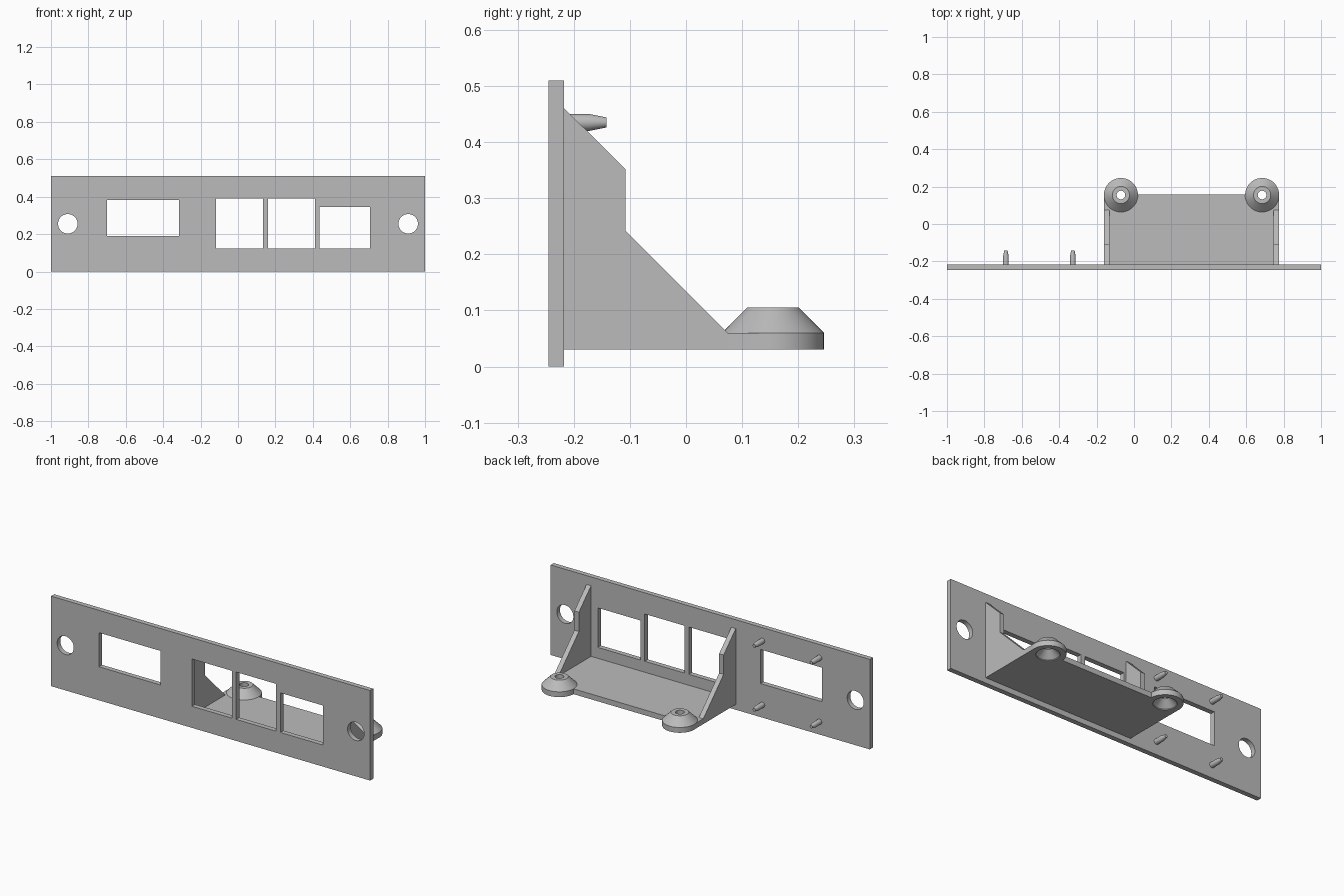
import bpy, bmesh, math
from mathutils import Matrix, Vector

cube = bpy.data.objects.get("Cube")
if cube:
    bpy.data.objects.remove(cube, do_unlink=True)

grey = bpy.data.materials.new("grey_plastic")
grey.use_nodes = True
grey.diffuse_color = (0.5, 0.5, 0.5, 1)
grey.node_tree.nodes["Principled BSDF"].inputs["Base Color"].default_value = (0.5, 0.5, 0.5, 1)

BACK_OF_PANEL = -0.217
SEGMENTS = 48


def box(bm, x, y, z):
    """Box spanning three (low, high) ranges."""
    centre = Vector([(a + b) / 2 for a, b in (x, y, z)])
    size = [b - a for a, b in (x, y, z)]
    bmesh.ops.create_cube(bm, size=1, matrix=Matrix.Translation(centre) @ Matrix.Diagonal((*size, 1)))


def lathe(bm, origin, profile, tilt=0, segments=SEGMENTS):
    """Closed solid of stacked rings from (radius, height) pairs."""
    place = Matrix.Translation(origin) @ Matrix.Rotation(tilt, 4, "X")
    rings = []
    for r, h in profile:
        angles = [math.tau * i / segments for i in range(segments)]
        rings.append([bm.verts.new(place @ Vector((r * math.cos(a), r * math.sin(a), h))) for a in angles])
    for low, high in zip(rings, rings[1:]):
        for i in range(segments):
            j = (i + 1) % segments
            bm.faces.new((low[i], low[j], high[j], high[i]))
    bm.faces.new(rings[0][::-1])
    bm.faces.new(rings[-1])


def extrude_x(bm, profile, x0, x1):
    """Prism along x from (y, z) points."""
    face = bm.faces.new([bm.verts.new((x0, y, z)) for y, z in profile])
    moved = bmesh.ops.extrude_face_region(bm, geom=[face])["geom"]
    verts = [v for v in moved if isinstance(v, bmesh.types.BMVert)]
    bmesh.ops.translate(bm, verts=verts, vec=(x1 - x0, 0, 0))


def finish(bm, name):
    bmesh.ops.recalc_face_normals(bm, faces=bm.faces)
    mesh = bpy.data.meshes.new(name)
    bm.to_mesh(mesh)
    bm.free()
    mesh.materials.append(grey)
    obj = bpy.data.objects.new(name, mesh)
    bpy.context.collection.objects.link(obj)
    return obj


def activate(obj):
    bpy.ops.object.select_all(action="DESELECT")
    obj.select_set(True)
    bpy.context.view_layer.objects.active = obj


def boolean(obj, other, operation):
    other.hide_render = True
    activate(obj)
    mod = obj.modifiers.new(operation.lower(), "BOOLEAN")
    mod.operation, mod.solver, mod.object = operation, "EXACT", other
    bpy.ops.object.modifier_apply(modifier=mod.name)
    bpy.data.objects.remove(other, do_unlink=True)


def smooth(obj):
    activate(obj)
    bpy.ops.object.shade_smooth_by_angle(angle=math.radians(25))


# Front panel with windows and screw holes
bm = bmesh.new()
box(bm, (-1, 1), (-0.245, BACK_OF_PANEL), (0, 0.51))
panel = finish(bm, "front_panel")

bm = bmesh.new()
windows = [((-0.7, -0.315), (0.19, 0.383)), ((-0.117, 0.134), (0.122, 0.39)),
           ((0.16, 0.411), (0.122, 0.39)), ((0.437, 0.705), (0.122, 0.346))]
for x, z in windows:
    box(bm, x, (-0.3, -0.15), z)
for x in (-0.91, 0.91):
    lathe(bm, (x, -0.15, 0.255), [(0.052, 0), (0.052, 0.15)], tilt=math.pi / 2)
boolean(panel, finish(bm, "panel_cutter"), "DIFFERENCE")
smooth(panel)

# Rear shelf with side gussets and countersunk screw bosses
bm = bmesh.new()
box(bm, (-0.16, 0.775), (BACK_OF_PANEL, 0.158), (0.03, 0.06))
bracket = finish(bm, "rear_bracket")

gusset = [(BACK_OF_PANEL, 0.03), (BACK_OF_PANEL, 0.46), (-0.108, 0.352),
          (-0.108, 0.242), (0.074, 0.06), (0.074, 0.03)]
for x in (-0.16, 0.747):
    bm = bmesh.new()
    extrude_x(bm, gusset, x, x + 0.028)
    boolean(bracket, finish(bm, "gusset"), "UNION")

for x in (-0.07, 0.685):
    bm = bmesh.new()
    lathe(bm, (x, 0.155, 0.03), [(0.091, 0), (0.091, 0.03), (0.046, 0.075)])
    boolean(bracket, finish(bm, "screw_boss"), "UNION")
    bm = bmesh.new()
    lathe(bm, (x, 0.155, 0.03), [(0.06, -0.02), (0.06, 0.005), (0.023, 0.042), (0.023, 0.1)])
    boolean(bracket, finish(bm, "bore_cutter"), "DIFFERENCE")
smooth(bracket)

# Four tapered locating pegs
for side, x in (("right", -0.685), ("left", -0.327)):
    for level, z in (("lower", 0.073), ("upper", 0.435)):
        bm = bmesh.new()
        lathe(bm, (x, BACK_OF_PANEL, z), [(0.015, 0), (0.015, 0.045), (0.009, 0.075)],
              tilt=-math.pi / 2, segments=24)
        smooth(finish(bm, f"{level}_{side}_peg"))
